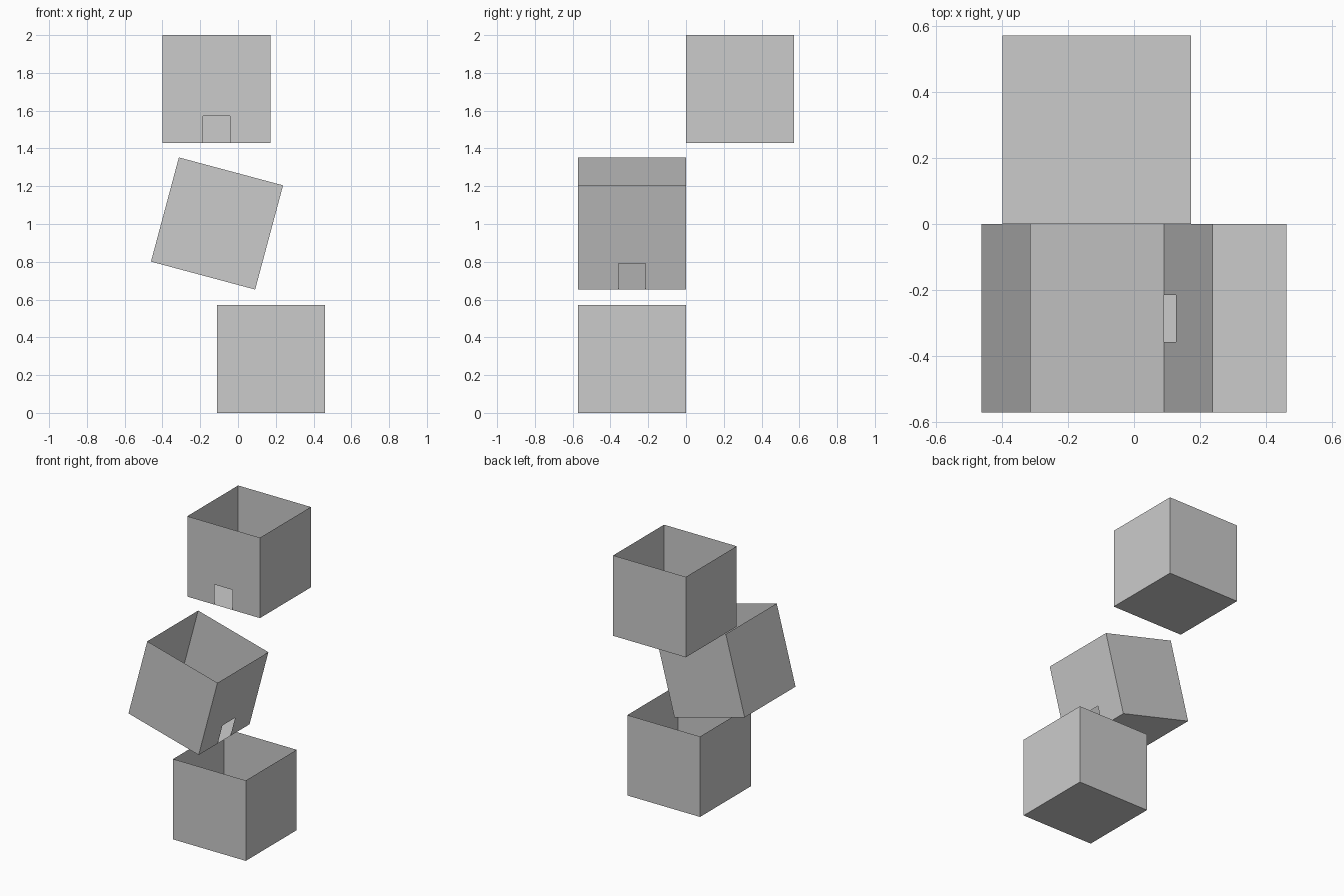
import bpy, bmesh
from math import radians
from mathutils import Matrix

if "Cube" in bpy.data.objects:
    bpy.data.objects.remove(bpy.data.objects["Cube"])

S = 0.571          # cube side
H = S / 2
G = S / 8          # half width of the doorway (doorway is S/4 square)


def open_box(name, loc, doorway=False, tilt=0, turn=0):
    """Thin-walled box without a lid, optional doorway at the foot of its front wall."""
    bm = bmesh.new()
    bmesh.ops.create_cube(bm, size=S, matrix=Matrix.Translation((0, 0, H)))
    bm.normal_update()
    # open the top, and the front wall where a doorway is cut
    gone = [f for f in bm.faces
            if f.normal.z > 0.9 or (doorway and f.normal.y < -0.9)]
    bmesh.ops.delete(bm, geom=gone, context='FACES_ONLY')
    if doorway:
        # front wall outline running around the doorway
        outline = [(-H, 0), (-G, 0), (-G, 2 * G), (G, 2 * G),
                   (G, 0), (H, 0), (H, S), (-H, S)]
        bm.faces.new([bm.verts.new((x, -H, z)) for x, z in outline])
        bmesh.ops.remove_doubles(bm, verts=bm.verts, dist=1e-5)
    mesh = bpy.data.meshes.new(name)
    bm.to_mesh(mesh)
    bm.free()
    ob = bpy.data.objects.new(name, mesh)
    ob.matrix_world = (Matrix.Translation(loc)
                       @ Matrix.Rotation(radians(tilt), 4, 'Y')
                       @ Matrix.Rotation(radians(turn), 4, 'Z'))
    bpy.context.collection.objects.link(ob)
    return ob


# Three boxes cascading down, each doorway facing the next drop
open_box("lower_box", (0.461 - H, -H, 0))
open_box("tilted_middle_box", (-0.185, -H, 0.727), doorway=True, tilt=15, turn=90)
open_box("upper_box", (-0.113, H, 2 - S), doorway=True)
